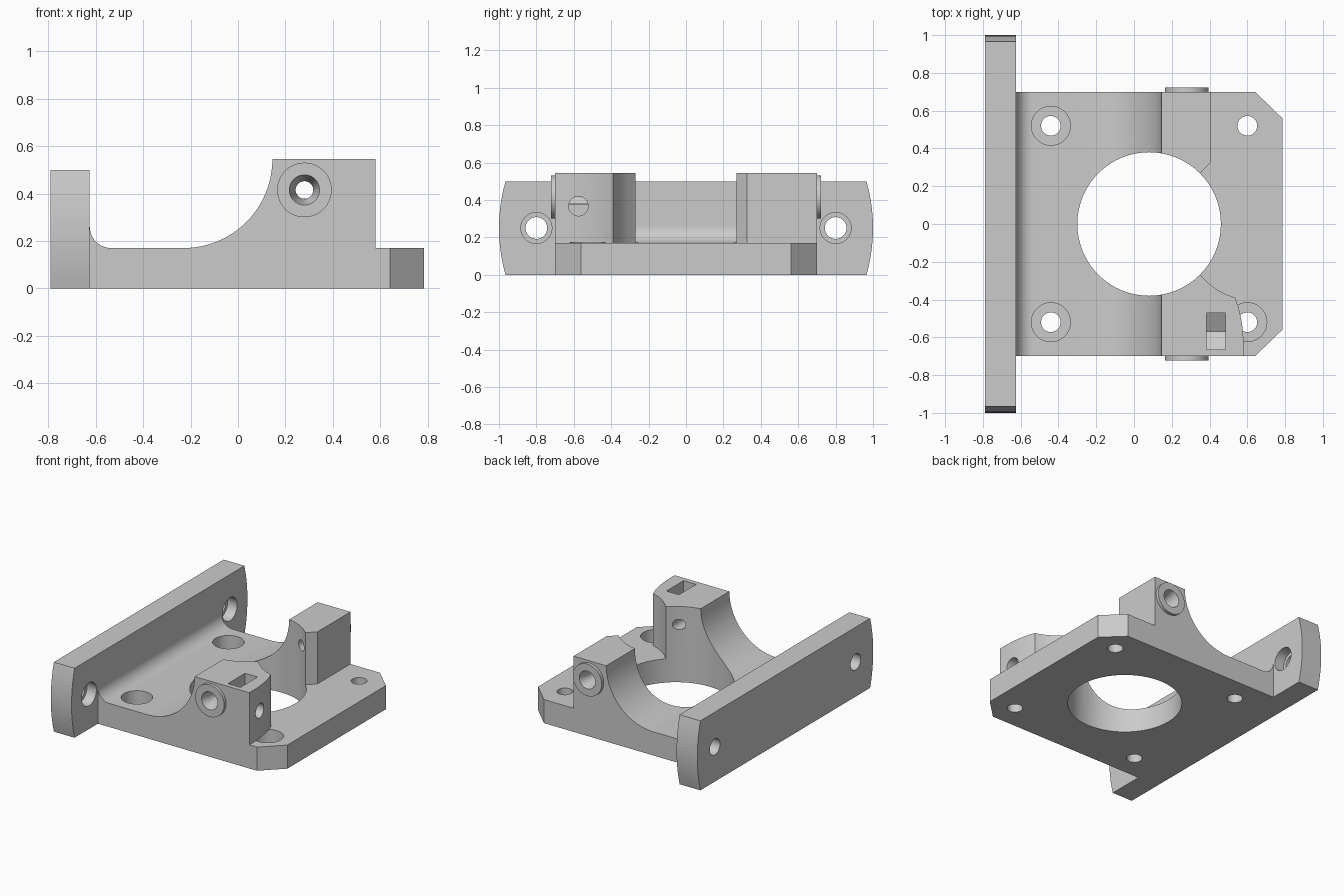
import bpy
import bmesh
from math import cos, sin, pi, radians
from mathutils import Matrix, Vector

cube = bpy.data.objects.get("Cube")
if cube:
    bpy.data.objects.remove(cube, do_unlink=True)

grey = bpy.data.materials.new("plain grey")
grey.use_nodes = True
grey.diffuse_color = (0.6, 0.6, 0.6, 1)
grey.node_tree.nodes["Principled BSDF"].inputs["Base Color"].default_value = (0.6, 0.6, 0.6, 1)

PLATE = 0.17
TOP = 0.545
HALF = 0.70


def finish(name, bm):
    bmesh.ops.recalc_face_normals(bm, faces=bm.faces[:])
    mesh = bpy.data.meshes.new(name)
    bm.to_mesh(mesh)
    bm.free()
    mesh.materials.append(grey)
    ob = bpy.data.objects.new(name, mesh)
    bpy.context.collection.objects.link(ob)
    return ob


def prism(name, axis, outline, lo, hi):
    """Extrude a 2D outline along an axis from lo to hi."""
    place = {"x": lambda a, b: (lo, a, b),
             "y": lambda a, b: (a, lo, b),
             "z": lambda a, b: (a, b, lo)}[axis]
    bm = bmesh.new()
    face = bm.faces.new([bm.verts.new(place(a, b)) for a, b in outline])
    new = bmesh.ops.extrude_face_region(bm, geom=[face])["geom"]
    step = Vector([(hi - lo) * (axis == k) for k in "xyz"])
    bmesh.ops.translate(bm, vec=step, verts=[g for g in new if isinstance(g, bmesh.types.BMVert)])
    return finish(name, bm)


def rod(name, axis, centre, r_lo, lo, hi, r_hi=None):
    """Cylinder or cone along an axis; centre gives the other two coordinates."""
    turn = {"x": Matrix.Rotation(pi / 2, 4, "Y"),
            "y": Matrix.Rotation(-pi / 2, 4, "X"),
            "z": Matrix.Identity(4)}[axis]
    pos = list(centre)
    pos.insert("xyz".index(axis), (lo + hi) / 2)
    bm = bmesh.new()
    bmesh.ops.create_cone(bm, cap_ends=True, segments=64, radius1=r_lo,
                          radius2=r_lo if r_hi is None else r_hi, depth=hi - lo,
                          matrix=Matrix.Translation(pos) @ turn)
    return finish(name, bm)


def arc(cx, cy, r, start, end, n):
    angles = [radians(start + (end - start) * i / n) for i in range(n + 1)]
    return [(cx + r * cos(a), cy + r * sin(a)) for a in angles]


helpers = []


def combine(tool, operation="DIFFERENCE"):
    mod = bracket.modifiers.new(tool.name, "BOOLEAN")
    mod.operation = operation
    mod.solver = "EXACT"
    mod.object = tool
    tool.hide_render = True
    helpers.append(tool)


# Main body: side profile with wall fillet and the sweep up to the blocks
profile = [(-0.72, 0), (-0.72, 0.26)]
profile += arc(-0.535, PLATE + 0.09, 0.09, 180, 270, 10)
profile += arc(-0.23, PLATE + 0.375, 0.375, 270, 360, 24)
profile += [(0.785, TOP), (0.785, 0)]
bracket = prism("motor_bracket", "y", profile, -HALF, HALF)

# Clear the space above the plate, leaving the two clamp blocks
trim = [(0.30, -0.22), (0.35, -0.27), (0.39, -0.31), (0.435, -0.345), (0.48, -0.37), (0.535, -0.39),
        (0.553, -0.44), (0.567, -0.50), (0.576, -0.56), (0.58, -0.62), (0.58, -0.8),
        (0.9, -0.8), (0.9, 0.8), (0.405, 0.8), (0.405, 0.325), (0.30, 0.22)]
combine(prism("block_trim", "z", trim, PLATE, 0.7))

# Corner chamfers
for s in (-1, 1):
    corner = [(0.57, s * 0.768), (0.93, s * 0.42), (0.93, s * 0.768)]
    combine(prism("corner_chamfer", "z", corner, -0.1, 0.3))

# Mounting wall with bowed ends
bow = [(0.965 + 0.035 * (1 - (i / 5) ** 2), 0.25 + 0.05 * i) for i in range(-5, 6)]
wall = bow + [(-y, z) for y, z in reversed(bow)]
combine(prism("mounting_wall", "x", wall, -0.79, -0.625), "UNION")

# Raised rings on the block sides
for s in (-1, 1):
    lo, hi = sorted((s * 0.6, s * 0.722))
    combine(rod("side_boss", "y", (0.28, 0.415), 0.115, lo, hi), "UNION")

# Central opening
combine(rod("centre_opening", "z", (0.08, 0), 0.38, -0.1, 0.7))

# Plate screw holes, three of them counterbored
for x in (-0.44, 0.6):
    for y in (-0.52, 0.52):
        combine(rod("plate_hole", "z", (x, y), 0.052, -0.1, PLATE + 0.002))
        if x < 0 or y < 0:
            combine(rod("plate_counterbore", "z", (x, y), 0.103, 0.07, PLATE + 0.002))

# Wall screw holes
for s in (-1, 1):
    combine(rod("wall_hole", "x", (s * 0.8, 0.25), 0.058, -0.9, -0.5))
    combine(rod("wall_counterbore", "x", (s * 0.8, 0.25), 0.083, -0.70, -0.5))

# Pivot bore with tapered mouths
combine(rod("pivot_bore", "y", (0.28, 0.415), 0.037, -0.8, 0.8))
combine(rod("front_taper", "y", (0.28, 0.415), 0.066, -0.73, -0.62, 0.036))
combine(rod("back_taper", "y", (0.28, 0.415), 0.036, 0.62, 0.73, 0.066))

# Nut slot with pointed floor, and its clamp screw hole
slot = [(-0.665, 0.6), (-0.665, 0.31), (-0.568, 0.255), (-0.47, 0.31), (-0.47, 0.6)]
combine(prism("nut_slot", "x", slot, 0.385, 0.485))
combine(rod("clamp_screw_hole", "x", (-0.575, 0.367), 0.052, 0.28, 0.7))

# Bake the modifiers, remove the cutters and shade
graph = bpy.context.evaluated_depsgraph_get()
graph.update()
baked = bpy.data.meshes.new_from_object(bracket.evaluated_get(graph))
bracket.modifiers.clear()
bracket.data = baked
for tool in helpers:
    bpy.data.objects.remove(tool, do_unlink=True)
baked.materials.clear()
baked.materials.append(grey)
baked.polygons.foreach_set("material_index", [0] * len(baked.polygons))
bpy.context.view_layer.objects.active = bracket
bracket.select_set(True)
bpy.ops.object.shade_smooth_by_angle(angle=radians(25))
